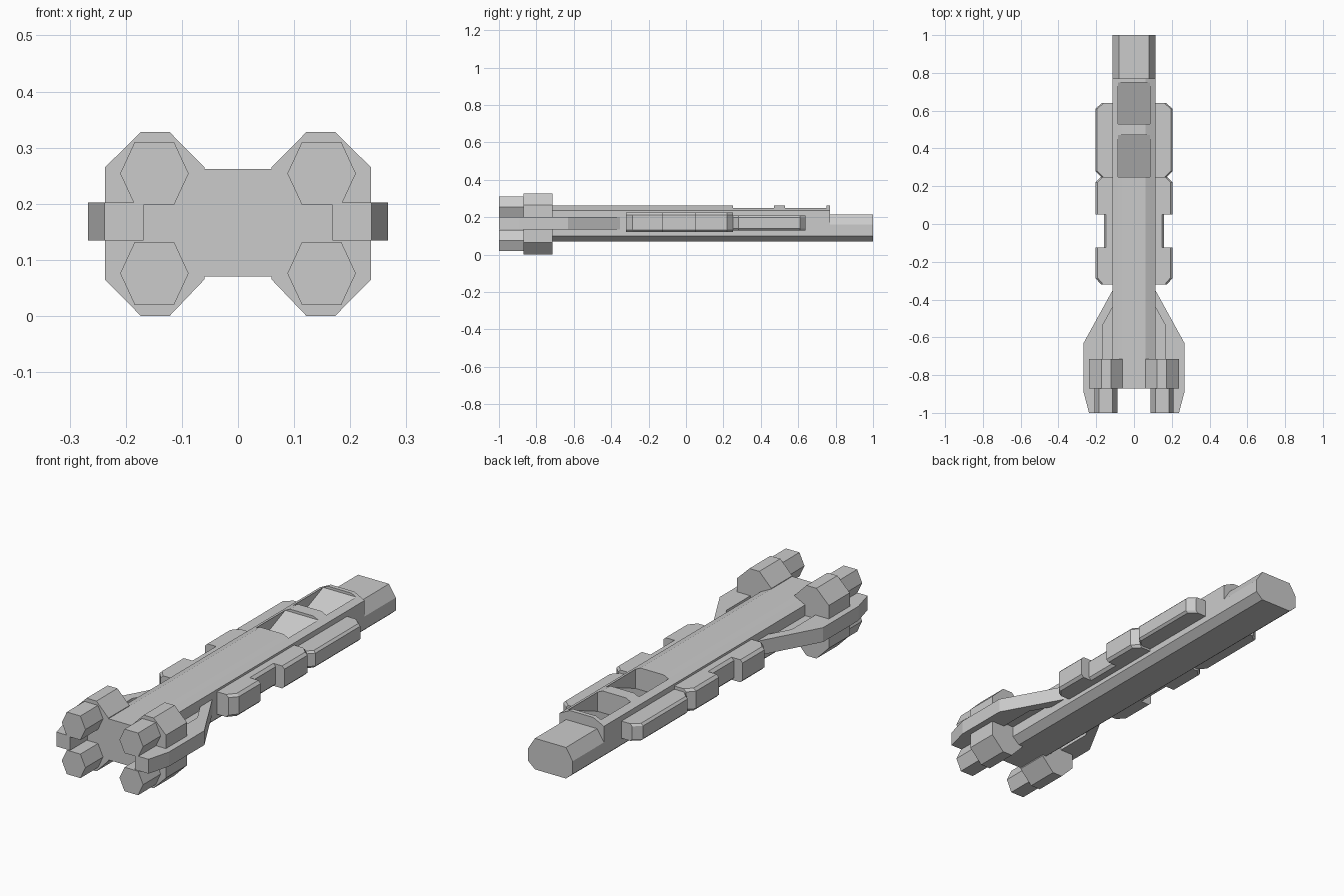
import bpy

if "Cube" in bpy.data.objects:
    bpy.data.objects.remove(bpy.data.objects["Cube"])


def loft(name, rings, mirror=False):
    """Closed solid through matching rings of 3D points."""
    n = len(rings[0])
    verts = [p for r in rings for p in r]
    faces = [tuple(range(n)), tuple(range(len(verts) - n, len(verts)))]
    for k in range(len(rings) - 1):
        for i in range(n):
            j = (i + 1) % n
            faces.append((k * n + i, k * n + j, (k + 1) * n + j, (k + 1) * n + i))
    mesh = bpy.data.meshes.new(name)
    mesh.from_pydata(verts, [], faces)
    obj = bpy.data.objects.new(name, mesh)
    bpy.context.collection.objects.link(obj)
    bpy.context.view_layer.objects.active = obj
    bpy.ops.object.mode_set(mode='EDIT')
    bpy.ops.mesh.select_all(action='SELECT')
    bpy.ops.mesh.normals_make_consistent(inside=False)
    bpy.ops.object.mode_set(mode='OBJECT')
    if mirror:
        obj.modifiers.new("Mirror", 'MIRROR')
    return obj


def along_y(name, profile, y0, y1, mirror=False):
    return loft(name, [[(x, y, z) for x, z in profile] for y in (y0, y1)], mirror)


def along_z(name, outline, z0, z1, mirror=True):
    return loft(name, [[(x, y, z) for x, y in outline] for z in (z0, z1)], mirror)


def symmetric(half):
    return half + [(-x, z) for x, z in reversed(half)]


# Main hull with arched top, and the lower nose in front of it
hull = along_y("main_hull", symmetric([
    (0.08, 0.07), (0.115, 0.10), (0.115, 0.235), (0.085, 0.25), (0.06, 0.262)]),
    -0.87, 0.77)
along_y("nose", symmetric([
    (0.08, 0.07), (0.115, 0.10), (0.115, 0.16), (0.08, 0.215)]), 0.76, 1.0)

# Two ramped bays sunk into the hull top
for y0 in (0.25, 0.53):
    y1 = y0 + 0.22
    side = [(y0, 0.16), (y1, 0.25), (y1, 0.3), (y0, 0.3)]
    cutter = loft("bay_cutter", [[(x, y, z) for y, z in side] for x in (-0.085, 0.085)])
    cutter.hide_render = True
    mod = hull.modifiers.new("Bay", 'BOOLEAN')
    mod.operation = 'DIFFERENCE'
    mod.solver = 'EXACT'
    mod.object = cutter
    bpy.context.view_layer.objects.active = hull
    bpy.ops.object.modifier_apply(modifier=mod.name)
    bpy.data.objects.remove(cutter)

# Engine housings: tall chamfered blocks on each side
along_y("engine_housing", [
    (0.06, 0.065), (0.122, 0.0), (0.173, 0.0), (0.237, 0.065),
    (0.237, 0.265), (0.173, 0.328), (0.122, 0.328), (0.06, 0.265)],
    -0.87, -0.715, True)

# Hexagonal nozzles, upper and lower
for label, z in (("upper", 0.254), ("lower", 0.076)):
    along_y(label + "_nozzle", [
        (0.088, z), (0.114, z - 0.056), (0.184, z - 0.056),
        (0.21, z), (0.184, z + 0.056), (0.114, z + 0.056)], -1.0, -0.86, True)

# Swept rear wings with a thinner panel filling the inner side
along_z("rear_wing", [
    (0.10, -0.335), (0.113, -0.35), (0.267, -0.63), (0.267, -0.89), (0.238, -1.0),
    (0.168, -1.0), (0.168, -0.54), (0.113, -0.44), (0.10, -0.44)], 0.135, 0.202)
along_z("wing_panel", [
    (0.10, -0.42), (0.12, -0.43), (0.18, -0.54), (0.18, -0.80), (0.10, -0.80)],
    0.15, 0.185)


# Side armour pods with chamfered long edges
def pod(name, outline, z0, z1, edge):
    rings = []
    for z, inset in ((z0, edge), (z0 + edge, 0), (z1 - edge, 0), (z1, edge)):
        rings.append([(x - inset if x > 0.12 else x, y, z) for x, y in outline])
    loft(name, rings, True)


pod("front_pod", [
    (0.10, 0.25), (0.175, 0.25), (0.205, 0.28), (0.205, 0.61), (0.17, 0.64),
    (0.10, 0.64)], 0.13, 0.21, 0.01)
pod("middle_pod", [
    (0.10, -0.32), (0.175, -0.32), (0.205, -0.285), (0.205, -0.125), (0.16, -0.125),
    (0.16, 0.05), (0.205, 0.05), (0.205, 0.22), (0.175, 0.25), (0.10, 0.25)],
    0.12, 0.225, 0.012)
